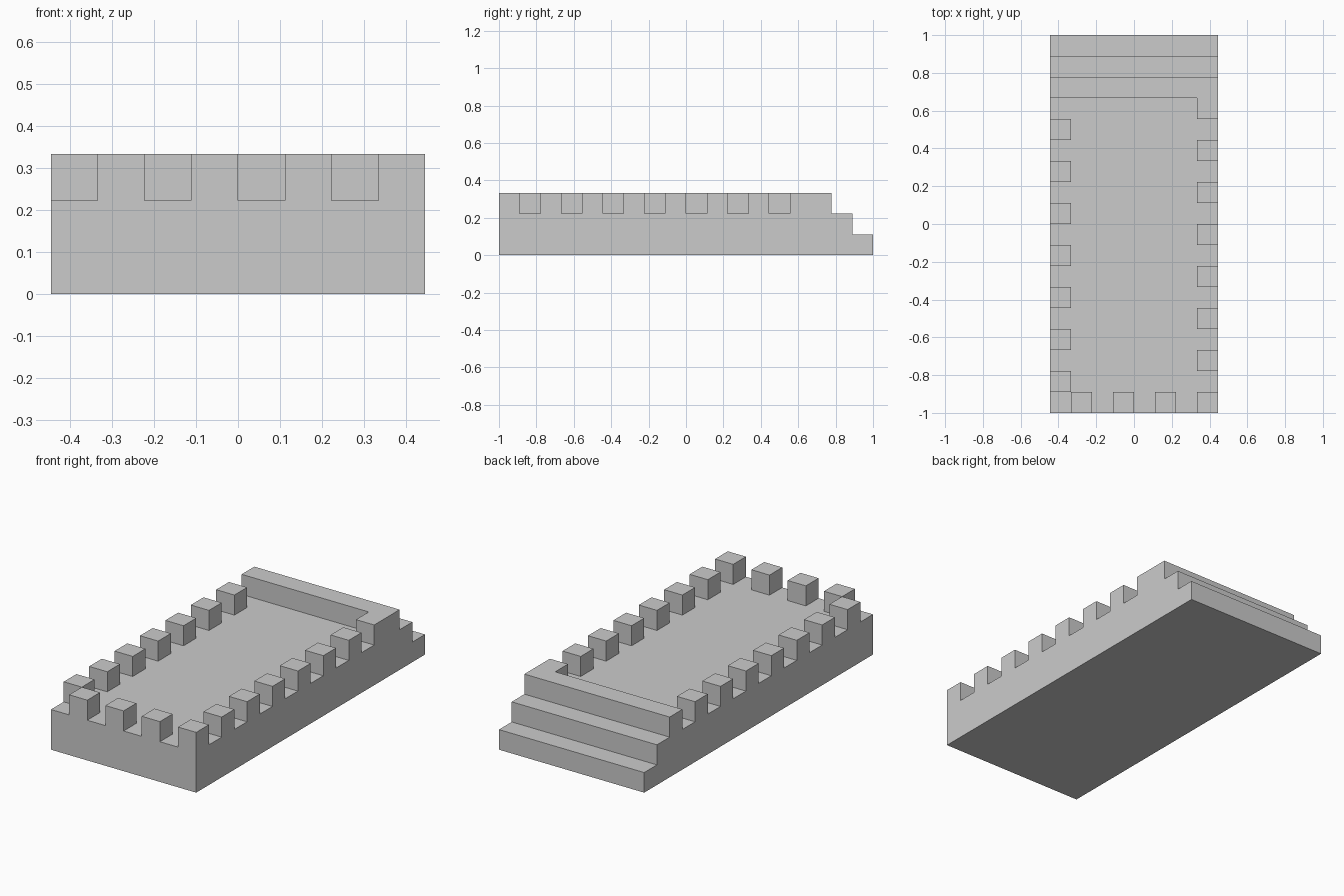
import bpy
import bmesh
from mathutils import Vector

U = 1 / 9            # one block of the module grid
W, L = 4, 9          # half width and half length, in blocks
DECK, TOP = 2, 3     # deck and battlement heights, in blocks

if "Cube" in bpy.data.objects:
    bpy.data.objects.remove(bpy.data.objects["Cube"], do_unlink=True)

stone = bpy.data.materials.new("stone_grey")
stone.use_nodes = True
grey = (0.6, 0.6, 0.6, 1)
stone.diffuse_color = grey
stone.node_tree.nodes["Principled BSDF"].inputs["Base Color"].default_value = grey


def prism(name, outline, depth):
    """Extrude a flat outline (in blocks) along a direction into a solid."""
    bm = bmesh.new()
    face = bm.faces.new([bm.verts.new(Vector(p) * U) for p in outline])
    ext = bmesh.ops.extrude_face_region(bm, geom=[face])
    moved = [v for v in ext["geom"] if isinstance(v, bmesh.types.BMVert)]
    bmesh.ops.translate(bm, verts=moved, vec=Vector(depth) * U)
    bmesh.ops.recalc_face_normals(bm, faces=bm.faces)
    mesh = bpy.data.meshes.new(name)
    bm.to_mesh(mesh)
    bm.free()
    mesh.materials.append(stone)
    obj = bpy.data.objects.new(name, mesh)
    bpy.context.collection.objects.link(obj)
    return obj


def merlon(name, x, y, length=1):
    """Block standing on the deck with its low corner at x, y."""
    base = [(x, y, DECK), (x + 1, y, DECK),
            (x + 1, y + length, DECK), (x, y + length, DECK)]
    return prism(name, base, (0, 0, TOP - DECK))


# Platform, back wall and rear steps share one side profile
profile = [(-L, 0), (L, 0), (L, 1), (L - 1, 1), (L - 1, 2), (L - 2, 2),
           (L - 2, TOP), (L - 3, TOP), (L - 3, DECK), (-L, DECK)]
prism("platform_with_steps", [(-W, y, z) for y, z in profile], (2 * W, 0, 0))

# Short return of the back wall on the left side
merlon("wall_return", W - 1, L - 4)

# Side battlements, staggered by one block
for i in range(7):
    merlon(f"left_merlon_{i + 1}", W - 1, -L + 2 * i)
    merlon(f"right_merlon_{i + 1}", -W, -L + 1 + 2 * i)

# Front battlements; the last one is the left corner block
for i in range(3):
    merlon(f"front_merlon_{i + 1}", -W + 1 + 2 * i, -L)
